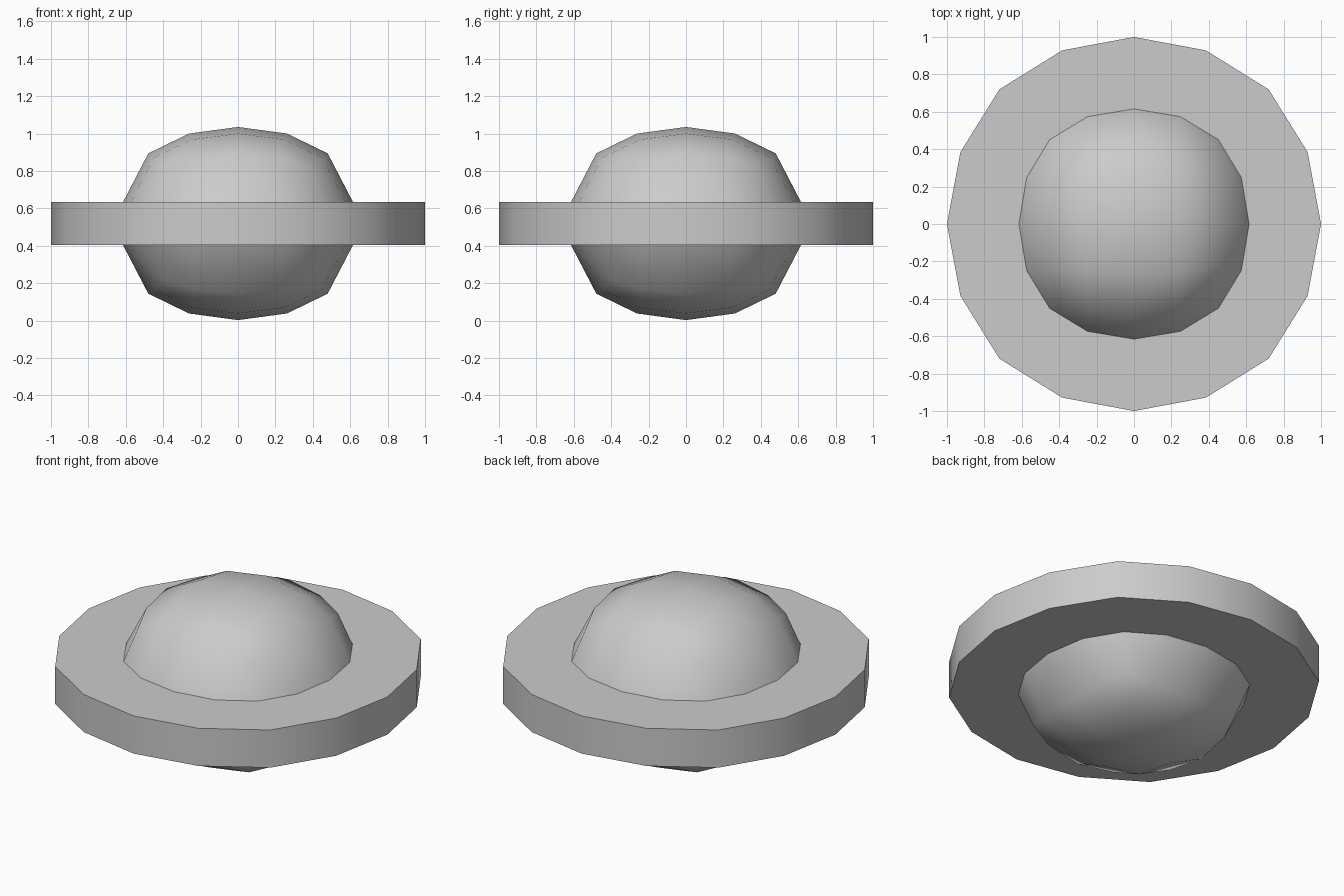
import bpy, bmesh, math

if "Cube" in bpy.data.objects:
    bpy.data.objects.remove(bpy.data.objects["Cube"])

CENTRE_Z = 0.519
HALF_RIM = 0.114

# Rounded body: a subdivided cube, flattened vertically
bpy.ops.mesh.primitive_cube_add(size=2)
body = bpy.context.object
body.name = "ringed_body"
sub = body.modifiers.new("round", 'SUBSURF')
sub.levels = 2
bpy.ops.object.modifier_apply(modifier="round")

bm = bmesh.new()
bm.from_mesh(body.data)
bmesh.ops.scale(bm, vec=(0.787, 0.787, 0.615), verts=bm.verts)

# Open the waist and level the two boundary loops
bmesh.ops.delete(bm, geom=[v for v in bm.verts if abs(v.co.z) < 0.02], context='VERTS')
for v in bm.verts:
    if v.is_boundary:
        v.co.z = math.copysign(HALF_RIM, v.co.z)

# Flat 16-sided disc: extrude the loops outwards and join them
edges = [e for e in bm.edges if e.is_boundary]
new = bmesh.ops.extrude_edge_only(bm, edges=edges)["geom"]
step = math.pi / 8
for v in [g for g in new if isinstance(g, bmesh.types.BMVert)]:
    a = round(math.atan2(v.co.y, v.co.x) / step) * step
    r = 1 + 0.018 * math.sin(2 * a) ** 4
    v.co.x, v.co.y = r * math.cos(a), r * math.sin(a)
bmesh.ops.bridge_loops(bm, edges=[e for e in bm.edges if e.is_boundary])

bmesh.ops.translate(bm, vec=(0, 0, CENTRE_Z), verts=bm.verts)
bmesh.ops.recalc_face_normals(bm, faces=bm.faces)
bm.to_mesh(body.data)
bm.free()
bpy.ops.object.shade_smooth_by_angle(angle=math.radians(40))
